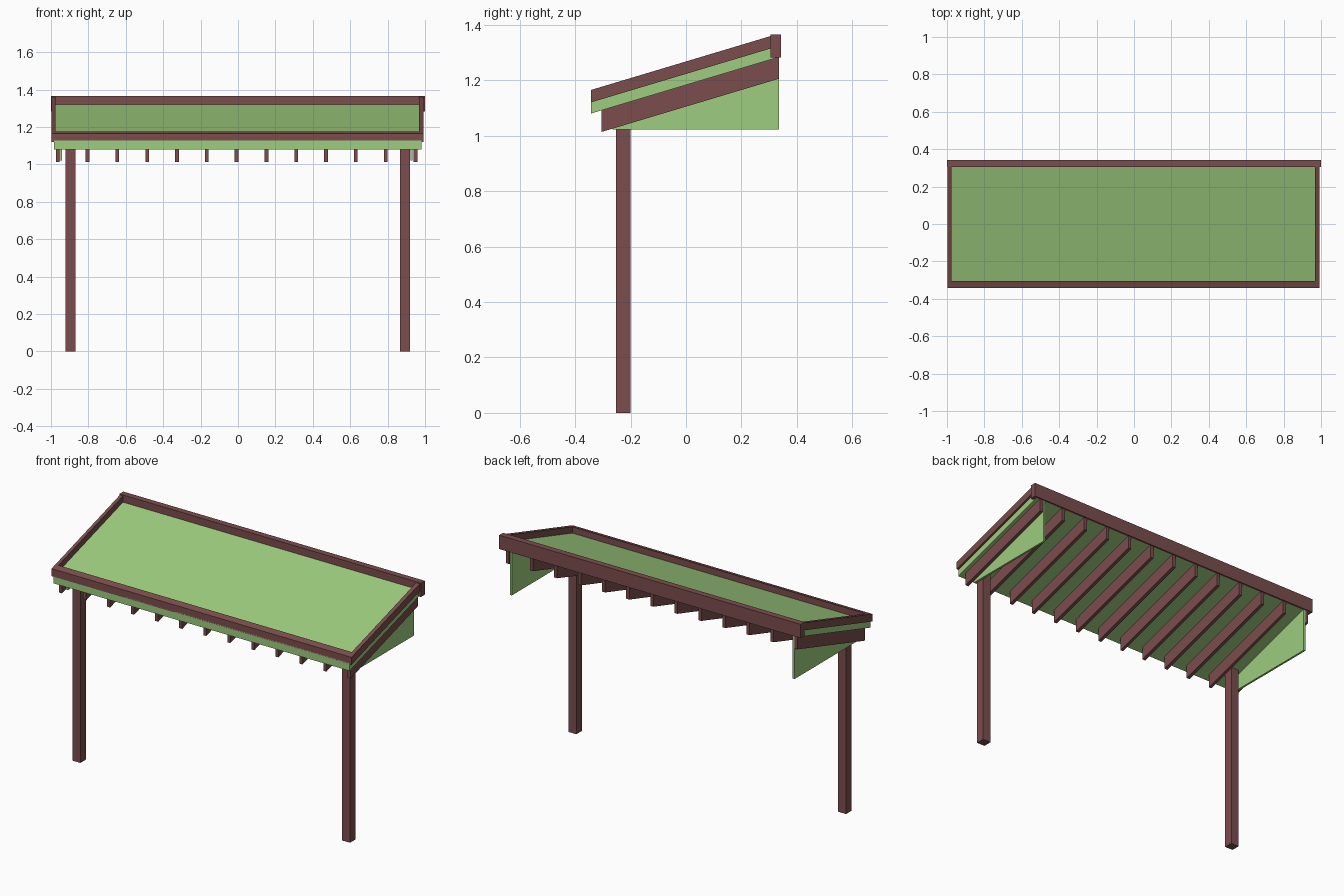
import bpy

cube = bpy.data.objects.get("Cube")
if cube:
    bpy.data.objects.remove(cube, do_unlink=True)


def material(name, rgb):
    m = bpy.data.materials.new(name)
    m.use_nodes = True
    color = (*rgb, 1)
    m.diffuse_color = color
    bsdf = next(n for n in m.node_tree.nodes if n.type == "BSDF_PRINCIPLED")
    bsdf.inputs["Base Color"].default_value = color
    return m


brown = material("brown timber", (0.2, 0.075, 0.075))
green = material("light green panel", (0.34, 0.61, 0.21))

SLOPE = 0.3


def pitch(y, offset=0.0):
    """Height of the roof underside at y, plus an offset."""
    return 1.183 + SLOPE * y + offset


def prism(name, x0, x1, profile, mat):
    """Extrude a (y, z) outline from x0 to x1."""
    n = len(profile)
    verts = [(x, y, z) for x in (x0, x1) for y, z in profile]
    faces = [list(range(n))[::-1], list(range(n, 2 * n))]
    faces += [[i, (i + 1) % n, n + (i + 1) % n, n + i] for i in range(n)]
    mesh = bpy.data.meshes.new(name)
    mesh.from_pydata(verts, [], faces)
    mesh.materials.append(mat)
    mesh.validate()
    obj = bpy.data.objects.new(name, mesh)
    bpy.context.collection.objects.link(obj)
    return obj


def sloped(name, x0, x1, y0, y1, low, high, mat):
    """Beam following the roof pitch, with plumb-cut ends."""
    profile = [(y0, pitch(y0, low)), (y1, pitch(y1, low)),
               (y1, pitch(y1, high)), (y0, pitch(y0, high))]
    return prism(name, x0, x1, profile, mat)


# Roof slab
sloped("roof_panel", -0.985, 0.98, -0.342, 0.33, 0, 0.047, green)

# Raised rim around the roof
sloped("front_rim", -0.997, 0.992, -0.342, -0.305, 0.04, 0.085, brown)
sloped("right_rim", -0.997, -0.977, -0.305, 0.305, 0.04, 0.085, brown)
sloped("left_rim", 0.968, 0.992, -0.305, 0.305, 0.04, 0.085, brown)
prism("back_rim", -1, 1, [(0.305, 1.282), (0.342, 1.282),
                          (0.342, 1.365), (0.305, 1.365)], brown)

# Rafters under the roof
for i in range(13):
    x = -0.964 + i * 0.1594
    sloped(f"rafter_{i + 1}", x - 0.01, x + 0.01, -0.304, 0.335,
           -0.078, 0, brown)

# Triangular side infill panels, just inside the end rafters
for side, x in (("right", -0.948), ("left", 0.927)):
    prism(f"{side}_infill", x - 0.006, x + 0.006,
          [(-0.265, 1.022), (0.335, 1.022),
           (0.335, pitch(0.335)), (-0.265, pitch(-0.265))], green)

# Posts, cut to the roof pitch
for side, x in (("right", -0.895), ("left", 0.893)):
    prism(f"{side}_post", x - 0.026, x + 0.026,
          [(-0.252, 0), (-0.2, 0),
           (-0.2, pitch(-0.2)), (-0.252, pitch(-0.252))], brown)
